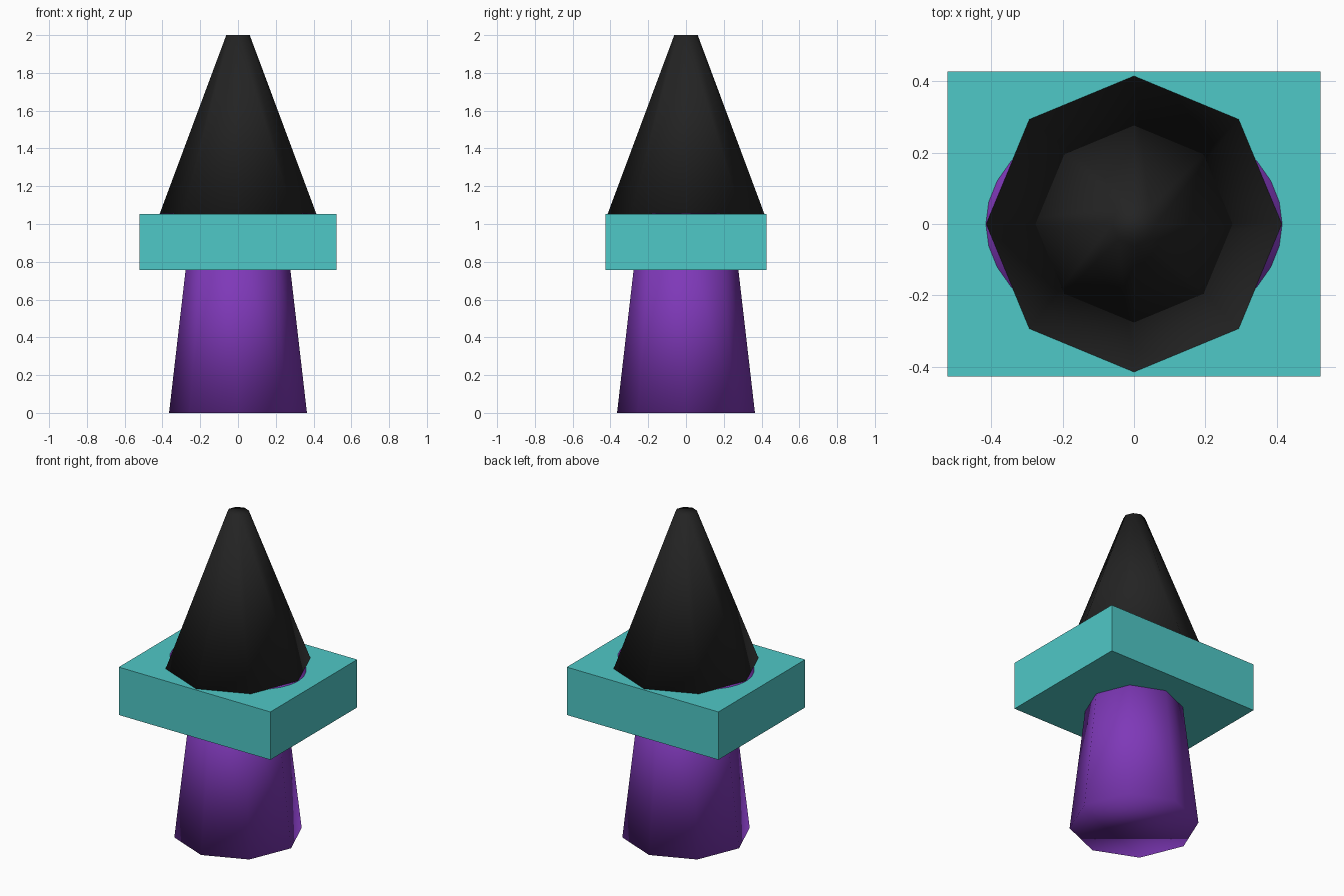
import bpy

if "Cube" in bpy.data.objects:
    bpy.data.objects.remove(bpy.data.objects["Cube"])


def material(name, rgb):
    m = bpy.data.materials.new(name)
    m.diffuse_color = (*rgb, 1.0)
    m.use_nodes = True
    m.node_tree.nodes["Principled BSDF"].inputs["Base Color"].default_value = m.diffuse_color
    return m


purple = material("purple", (0.21, 0.04, 0.48))
teal = material("teal", (0.078, 0.58, 0.57))
black = material("black", (0.017, 0.017, 0.017))


def frustum(name, mat, z0, z1, r0, r1, sides=8, scale_y=1.0):
    """Tapered prism with a corner on each axis, smooth shaded all over."""
    bpy.ops.mesh.primitive_cone_add(vertices=sides, radius1=r0, radius2=r1,
                                    depth=z1 - z0, location=(0, 0, (z0 + z1) / 2))
    ob = bpy.context.object
    ob.name = name
    ob.scale.y = scale_y
    ob.data.materials.append(mat)
    bpy.ops.object.shade_smooth()
    return ob


# Tapered post, running up into the slab
frustum("post", purple, 0.0, 0.95, 0.365, 0.255)

# Flat-faced slab
bpy.ops.mesh.primitive_cube_add(size=1, location=(0, 0, 0.905))
slab = bpy.context.object
slab.name = "slab"
slab.scale = (1.044, 0.854, 0.298)
slab.data.materials.append(teal)

# Oval insert, just showing beside the spire
frustum("oval_insert", purple, 1.05, 1.0555, 0.415, 0.415, 32, 0.76)

# Tapered spire with a blunt tip
frustum("spire", black, 1.053, 2.0, 0.415, 0.062)
